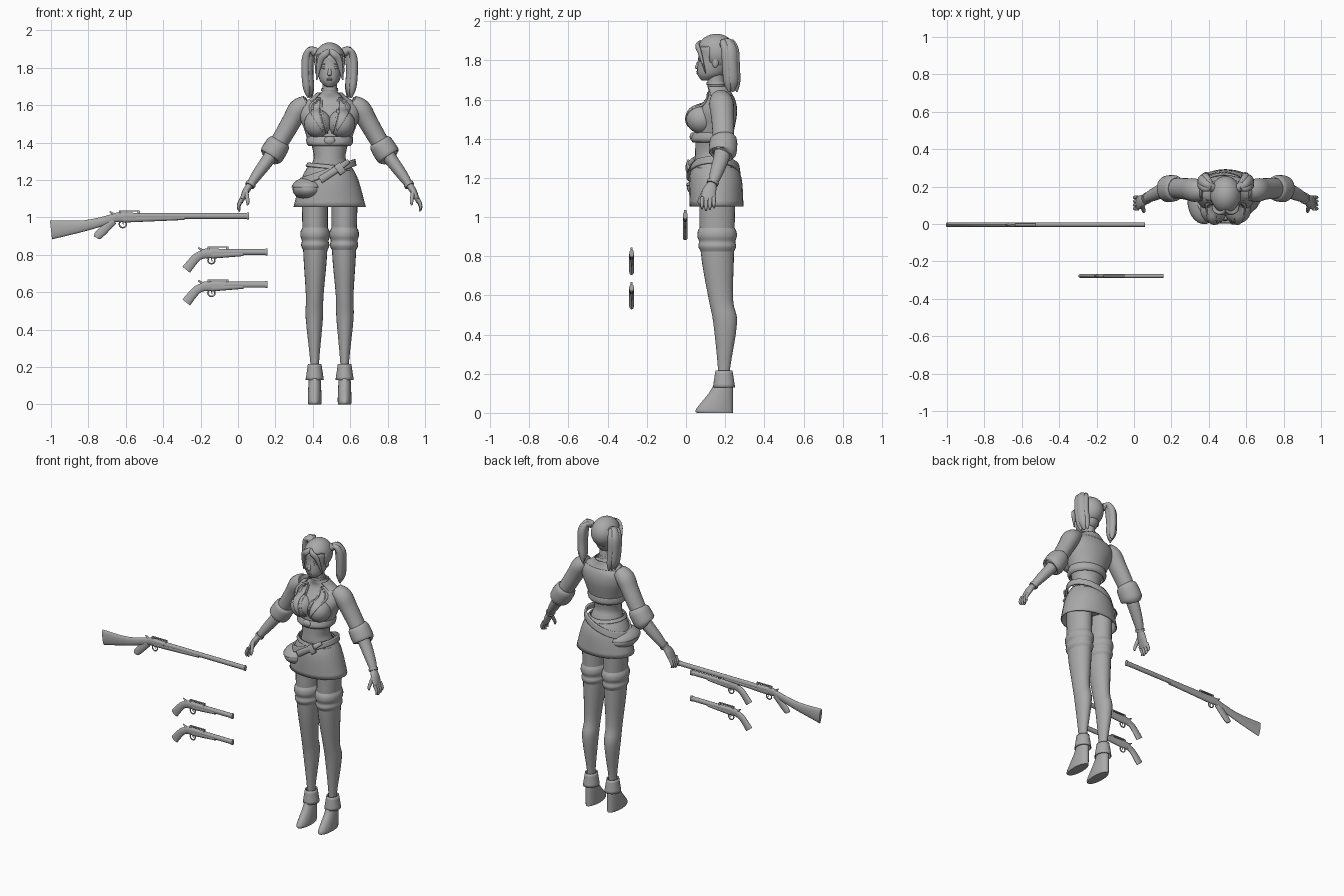
import bpy, bmesh, math
from mathutils import Vector

if "Cube" in bpy.data.objects:
    bpy.data.objects.remove(bpy.data.objects["Cube"])

grey = bpy.data.materials.new("plain grey")
grey.use_nodes = True
colour = (.4, .4, .4, 1)
grey.diffuse_color = colour
grey.node_tree.nodes["Principled BSDF"].inputs["Base Color"].default_value = colour

MIDDLE = .49                      # x of the figure's centre line
SIDES = {"right": -1, "left": 1}


def finish(name, bm, thickness=0):
    """Turn a bmesh into a smooth shaded object."""
    bmesh.ops.recalc_face_normals(bm, faces=bm.faces)
    mesh = bpy.data.meshes.new(name)
    bm.to_mesh(mesh)
    bm.free()
    mesh.materials.append(grey)
    mesh.shade_smooth()
    mesh.set_sharp_from_angle(angle=math.radians(40))
    obj = bpy.data.objects.new(name, mesh)
    bpy.context.collection.objects.link(obj)
    if thickness:
        solid = obj.modifiers.new("thickness", "SOLIDIFY")
        solid.thickness = thickness
        solid.offset = 0
    return obj


def spline(rows, steps):
    """Pass a smooth curve through the rows of numbers."""
    rows = [Vector(row) for row in rows]
    ends = [rows[0], *rows, rows[-1]]
    result = []
    for before, start, end, after in zip(ends, ends[1:], ends[2:], ends[3:]):
        for k in range(steps):
            t = k / steps
            leave, arrive = (end - before) / 2, (after - start) / 2
            result.append(start + leave * t
                          + (3 * (end - start) - 2 * leave - arrive) * t ** 2
                          + (2 * (start - end) + leave + arrive) * t ** 3)
    return result + [rows[-1]]


def flatten(rows, depth):
    """Give rows of (x, y, z, radius) a second radius in proportion."""
    return [(*row, row[-1] * depth) for row in rows]


def loft(name, rows, side=1, base=MIDDLE, upright=False, segments=24, steps=4,
         gap=0, tilt=0, capped=True, thickness=0):
    """Skin ellipses given as (x, y, z, width radius, depth radius).
    gap opens the front by that many degrees each way."""
    rows = spline(rows, steps)
    last = len(rows) - 1
    gap = math.radians(gap)
    up = Vector((0, 0, 1))
    bm = bmesh.new()
    rings = []
    for i, row in enumerate(rows):
        place = row.to_3d() if len(row) == 4 else Vector(row[:3])
        along = Vector(rows[min(i + 1, last)][:3]) - Vector(rows[max(i - 1, 0)][:3])
        along = up if upright else along.normalized()
        across = Vector((0, 1, 0)).cross(along).normalized()
        deep = along.cross(across)
        ring = []
        for k in range(segments + bool(gap)):
            angle = gap - math.pi / 2 + k / segments * (math.tau - 2 * gap)
            point = (place + across * row[3] * math.cos(angle)
                     + deep * row[4] * math.sin(angle))
            point.z += tilt * (point.x - place.x)
            ring.append(bm.verts.new((base + side * point.x, point.y, point.z)))
        rings.append(ring)
    for low, high in zip(rings, rings[1:]):
        for k in range(segments):
            m = (k + 1) % len(low)
            bm.faces.new((low[k], low[m], high[m], high[k]))
    if capped and not gap and not thickness:
        bm.faces.new(rings[0])
        bm.faces.new(rings[-1])
    return finish(name, bm, thickness)


def section(rows, height, grow):
    """The ellipse of a limb at one height, made larger by grow."""
    path = sorted(spline(rows, 8), key=lambda row: row[2])
    for low, high in zip(path, path[1:]):
        if high[2] >= height:
            break
    row = low + (high - low) * ((height - low[2]) / (high[2] - low[2]))
    return (*row[:3], row[3] + grow, row[4] + grow)


def garment(name, rows, bands, **options):
    """Cloth around a limb, from bands of (height, looseness)."""
    return loft(name, [section(rows, *band) for band in bands], **options)


def shape(name, bm, place, size, keep=None, thickness=0):
    """Scale and place a unit primitive, dropping points that fail keep."""
    for v in bm.verts:
        v.co = Vector(c + s * q for c, s, q in zip(place, size, v.co))
    if keep:
        lost = [v for v in bm.verts if not keep(v.co)]
        bmesh.ops.delete(bm, geom=lost, context="VERTS")
    return finish(name, bm, thickness)


def ball(name, place, size, **options):
    bm = bmesh.new()
    bmesh.ops.create_uvsphere(bm, u_segments=32, v_segments=20, radius=1)
    return shape(name, bm, place, size, **options)


def box(name, place, size):
    bm = bmesh.new()
    bmesh.ops.create_cube(bm, size=1)
    return shape(name, bm, place, size)


def front(x, z):
    """Depth of the front surface at x, z."""
    graph = bpy.context.evaluated_depsgraph_get()
    hit, point, *rest = bpy.context.scene.ray_cast(graph, (x, -.1, z), (0, 1, 0))
    return point.y if hit else .15


def patch(name, inner, outer, side, lift=.004, columns=5):
    """Thin sheet laid on the front between two edges of (x, z) points."""
    bm = bmesh.new()
    grid = []
    for start, end in zip(spline(inner, 8), spline(outer, 8)):
        line = [start.lerp(end, k / columns) for k in range(columns + 1)]
        line = [(MIDDLE + side * spot.x, spot.y) for spot in line]
        grid.append([bm.verts.new((x, front(x, z) - lift, z)) for x, z in line])
    for low, high in zip(grid, grid[1:]):
        for k in range(columns):
            bm.faces.new((low[k], low[k + 1], high[k + 1], high[k]))
    return finish(name, bm, .006)


# Torso and neck
torso = [(0, .16, 1.1, .15, .11), (0, .14, 1.27, .1, .095), (0, .13, 1.34, .086, .083),
         (0, .145, 1.47, .125, .095), (0, .155, 1.54, .15, .095), (0, .17, 1.6, .145, .07),
         (0, .165, 1.635, .085, .05), (0, .155, 1.67, .043, .045), (0, .15, 1.73, .04, .04)]
loft("torso", torso, upright=True)
garment("choker", torso, [(1.675, .003), (1.69, .003)], upright=True, thickness=.004)
for word, side in SIDES.items():
    ball(word + "_bust", (MIDDLE + side * .063, .078, 1.5), (.073, .076, .075))

# Cropped jacket, hem band, collar and lapels
garment("jacket", torso, [(z, .008) for z in (1.39, 1.47, 1.54, 1.6, 1.64)],
        upright=True, gap=35, thickness=.006)
garment("jacket_hem", torso, [(1.385, .01), (1.4, .018), (1.43, .008)],
        upright=True, thickness=.01)
ball("front_knot", (MIDDLE, .035, 1.41), (.03, .016, .022))
garment("collar", torso, [(1.62, .01), (1.64, .016), (1.665, .02)],
        upright=True, gap=50, thickness=.006)
for word, side in SIDES.items():
    patch(word + "_lapel", [(.05, 1.64), (.052, 1.56), (.035, 1.47)],
          [(.075, 1.63), (.11, 1.58), (.04, 1.46)], side)
    patch(word + "_shirt_edge", [(.04, 1.63), (.035, 1.55), (.01, 1.45)],
          [(.05, 1.63), (.046, 1.55), (.02, 1.45)], side, lift=.002)

# Skirt, slanted belt, buckle and hip bag
skirt = [(0, .14, 1.28, .108, .1), (0, .15, 1.2, .15, .13), (0, .156, 1.055, .19, .134)]
loft("skirt", skirt, upright=True, thickness=.007)
garment("waist_cord", skirt, [(1.26, .006), (1.28, .006)], upright=True, tilt=-.1, thickness=.008)
loft("belt", [(-.015, .145, 1.22, .153, .128), (-.01, .145, 1.26, .142, .122)],
     upright=True, tilt=.36, thickness=.012)
loft("belt_strap", flatten([(-.05, .015, 1.2, .02), (.05, .015, 1.265, .018),
                            (.1, .045, 1.3, .012)], .6))
loft("buckle", flatten([(.04, .006, 1.25, .03), (.07, .012, 1.27, .03)], .3))
bag = (MIDDLE - .115, .125, 1.15)
ball("hip_bag", bag, (.083, .12, .058))
ball("bag_flap", bag, (.088, .125, .062), keep=lambda co: co.z > bag[2], thickness=.005)

# Legs, stocking tops and ankle boots
leg = flatten([(.08, .16, 1.13, .07), (.077, .16, .83, .065), (.08, .178, .58, .047),
               (.082, .2, .46, .046), (.08, .194, .22, .023), (.08, .194, .12, .025)], 1.32)
boot = [(.08, .148, 0, .034, .092), (.08, .146, .02, .037, .094),
        (.08, .178, .1, .034, .062), (.08, .192, .15, .031, .048)]
for word, side in SIDES.items():
    loft(word + "_leg", leg, side, upright=True)
    garment(word + "_stocking_top", leg,
            [(.945, 0), (.925, .01), (.9, .012), (.875, .005), (.85, .01), (.825, 0)],
            side=side, upright=True)
    garment(word + "_boot_cuff", leg, [(.215, .01), (.13, .021)],
            side=side, upright=True, thickness=.007)
    loft(word + "_boot", boot, side, upright=True)

# Arms, rolled sleeves and hands
arm = flatten([(.115, .175, 1.612, .035), (.16, .18, 1.585, .047), (.2, .186, 1.52, .044),
               (.3, .19, 1.35, .038), (.39, .155, 1.225, .029), (.43, .132, 1.165, .019)], 1.15)
palm = [(.43, .133, 1.168, .018, .024), (.45, .12, 1.135, .018, .035),
        (.475, .11, 1.08, .01, .036)]
thumb = [(.447, .1, 1.145, .012), (.438, .07, 1.085, .01), (.44, .068, 1.065, .004)]
for word, side in SIDES.items():
    loft(word + "_arm", arm, side)
    garment(word + "_sleeve", arm, [(z, .008) for z in (1.61, 1.58, 1.52, 1.44, 1.36)], side=side)
    garment(word + "_rolled_cuff", arm, [(1.41, .01), (1.39, .024), (1.33, .028), (1.32, .01)],
            side=side)
    garment(word + "_bracelet", arm, [(1.18, .006), (1.168, .007)], side=side)
    loft(word + "_palm", palm, side)
    for k, finger in enumerate(("index", "middle", "ring", "little")):
        y = .082 + k * .02
        tip = 1.03 + abs(k - 1.2) * .009
        loft(f"{word}_{finger}_finger", flatten([(.47, y, 1.1, .011), (.487, y, tip + .02, .009),
                                                 (.48, y, tip, .004)], 1), side, segments=10)
    loft(word + "_thumb", flatten(thumb, 1), side, segments=10)

# Head and face
loft("head", [(0, .1, 1.698, .016, .02), (0, .113, 1.71, .035, .044), (0, .132, 1.74, .056, .075),
              (0, .15, 1.82, .071, .087), (0, .153, 1.87, .069, .084), (0, .153, 1.92, .012, .015)],
     upright=True)
loft("nose", flatten([(0, .069, 1.805, .005), (0, .056, 1.765, .011), (0, .063, 1.755, .005)], 1),
     upright=True)
for word, height in {"upper_lip": 1.741, "lower_lip": 1.733}.items():
    ball(word, (MIDDLE, front(MIDDLE, height), height), (.016, .005, .0045))
for word, side in SIDES.items():
    x = MIDDLE + side * .031
    ball(word + "_eye", (x, front(x, 1.8), 1.8), (.015, .004, .006))
    ball(word + "_brow", (x, front(x, 1.82), 1.82), (.018, .004, .003))
    ball(word + "_ear", (MIDDLE + side * .07, .15, 1.79), (.009, .017, .027))

# Hair with parted fringe and two tied tails
ball("hair_cap", (MIDDLE, .155, 1.84), (.08, .098, .092), thickness=.007,
     keep=lambda co: co.z > (1.865 if co.y < .11 else 1.765))
fringe = [(0, .075, 1.895, .01), (.022, .058, 1.875, .018), (.05, .07, 1.84, .017),
          (.07, .1, 1.735, .004)]
tail = [(.078, .2, 1.885, .02), (.1, .21, 1.893, .022), (.116, .225, 1.85, .032),
        (.119, .23, 1.77, .031), (.112, .235, 1.69, .028), (.106, .24, 1.64, .005)]
for word, side in SIDES.items():
    loft(word + "_fringe", flatten(fringe, .6), side)
    loft(word + "_hair_tie", flatten([(.07, .195, 1.88, .024), (.088, .2, 1.89, .024)], 1), side)
    for lock, shift in {"front": -.02, "middle": 0, "back": .02}.items():
        size = .7 if shift else 1
        strand = [(x - shift / 2, y + shift, z, r * size) for x, y, z, r in tail]
        loft(f"{word}_{lock}_tail", flatten([tail[0], *strand[1:]], 1.15), side)


# Guns share one action, placed by the trigger and the barrel axis
def gun(name, x, y, z, barrel, forend, **wood):
    def tube(part, rows, **options):
        rows = [(x + a, y, z + h, r, min(r, .012)) for a, h, r in rows]
        return loft(f"{name}_{part}", rows, base=0, segments=16, **options)

    tube("barrel", [(0, 0, .016), (barrel, 0, .016)])
    tube("muzzle", [(barrel - .012, 0, .019), (barrel, 0, .019)])
    tube("forend", [(0, -.016, .02), (forend, -.01, .012)])
    tube("receiver", [(-.06, -.012, .014), (-.03, -.008, .026), (.07, -.006, .022)])
    tube("hammer", [(-.045, .005, .008), (-.07, .023, .004)])
    tube("trigger", [(0, -.03, .003), (.003, -.05, .002)])
    turn = [math.tau * k / 12 for k in range(13)]
    tube("trigger_guard", [(.019 * math.cos(a), .019 * math.sin(a) - .044, .004) for a in turn],
         steps=1, capped=False)
    box(name + "_top_rail", (x + .035, y, z + .026), (.11, .012, .006))
    for post in (-.015, .085):
        box(name + "_rail_post", (x + post, y, z + .019), (.012, .012, .014))
    for part, rows in wood.items():
        tube(part, rows)


gun("rifle", -.616, -.004, 1.008, .676, .33,
    stock=[(-.384, -.075, .051), (-.2, -.052, .029), (-.04, -.01, .023)],
    grip=[(-.05, -.025, .022), (-.125, -.098, .024), (-.14, -.118, .014)])
for label, height in {"upper": .815, "lower": .64}.items():
    gun(label + "_pistol", -.142, -.278, height, .3, .17,
        grip=[(-.135, -.095, .026), (-.08, -.03, .023), (-.04, -.012, .022)])
